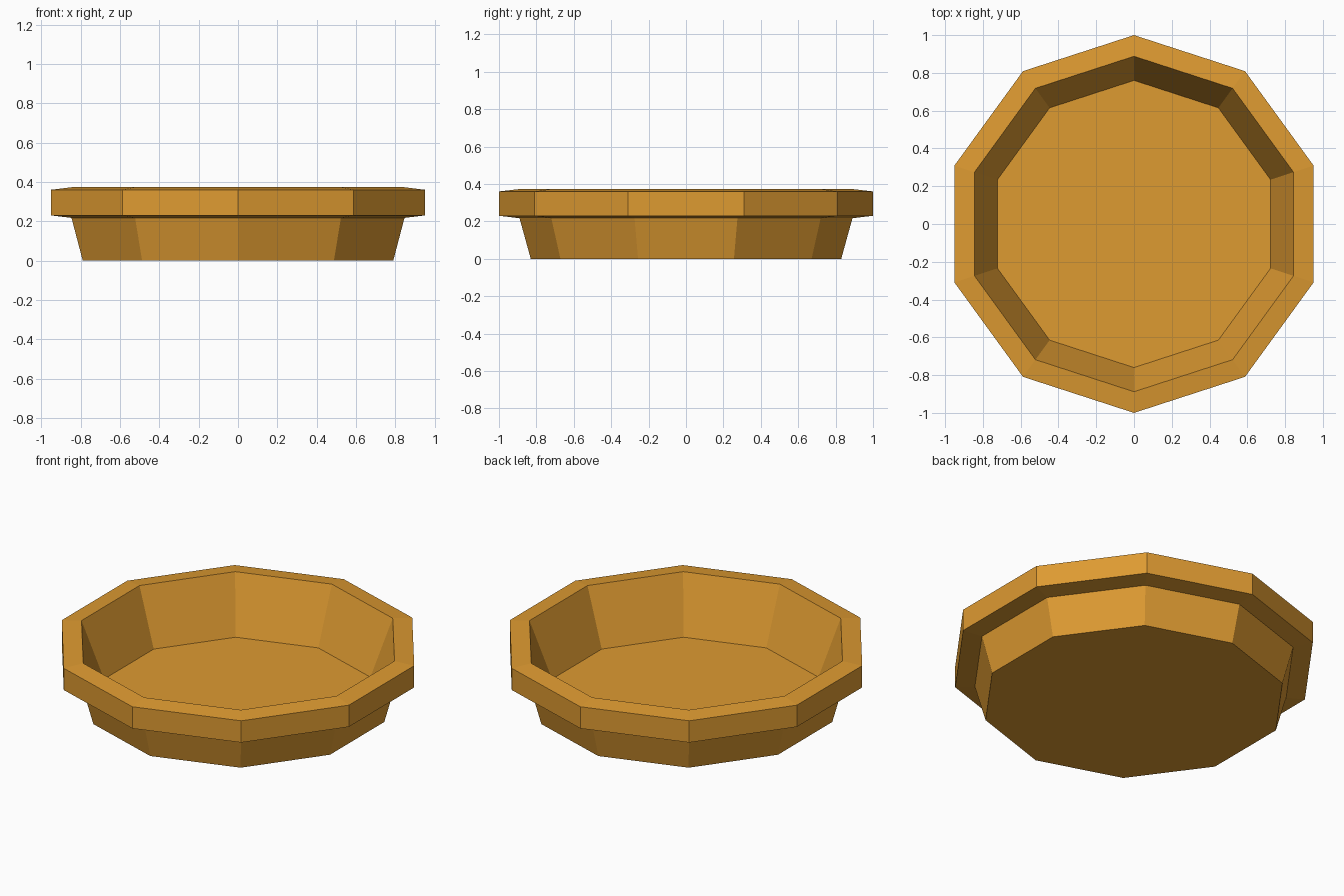
import bpy
import bmesh
from math import cos, sin, pi

SIDES = 10

cube = bpy.data.objects.get("Cube")
if cube:
    bpy.data.objects.remove(cube, do_unlink=True)

# Single golden brown colour
ochre = bpy.data.materials.new("golden_brown")
ochre.use_nodes = True
colour = (0.73, 0.325, 0.031, 1)
ochre.diffuse_color = colour
bsdf = next(n for n in ochre.node_tree.nodes if n.type == 'BSDF_PRINCIPLED')
bsdf.inputs["Base Color"].default_value = colour
bsdf.inputs["Roughness"].default_value = 0.9


def lathe(name, profile, material):
    """Spin (radius, height) points into a closed, flat-shaded solid."""
    bm = bmesh.new()
    rings = []
    for r, z in profile:
        angles = [pi / 2 + 2 * pi * i / SIDES for i in range(SIDES)]
        rings.append([bm.verts.new((r * cos(a), r * sin(a), z)) for a in angles])
    for low, high in zip(rings, rings[1:]):
        for i in range(SIDES):
            j = (i + 1) % SIDES
            bm.faces.new((low[i], low[j], high[j], high[i]))
    bm.faces.new(rings[0][::-1])
    bm.faces.new(rings[-1])
    bmesh.ops.recalc_face_normals(bm, faces=bm.faces)
    mesh = bpy.data.meshes.new(name)
    bm.to_mesh(mesh)
    bm.free()
    mesh.materials.append(material)
    obj = bpy.data.objects.new(name, mesh)
    bpy.context.collection.objects.link(obj)
    return obj


# Dish: base, flared wall, thick rim band, then the sloping inside and floor
lathe("dish", [
    (0.83, 0), (0.89, 0.217),
    (1.0, 0.23), (1.0, 0.36),
    (0.888, 0.373), (0.76, 0.04),
], ochre)
